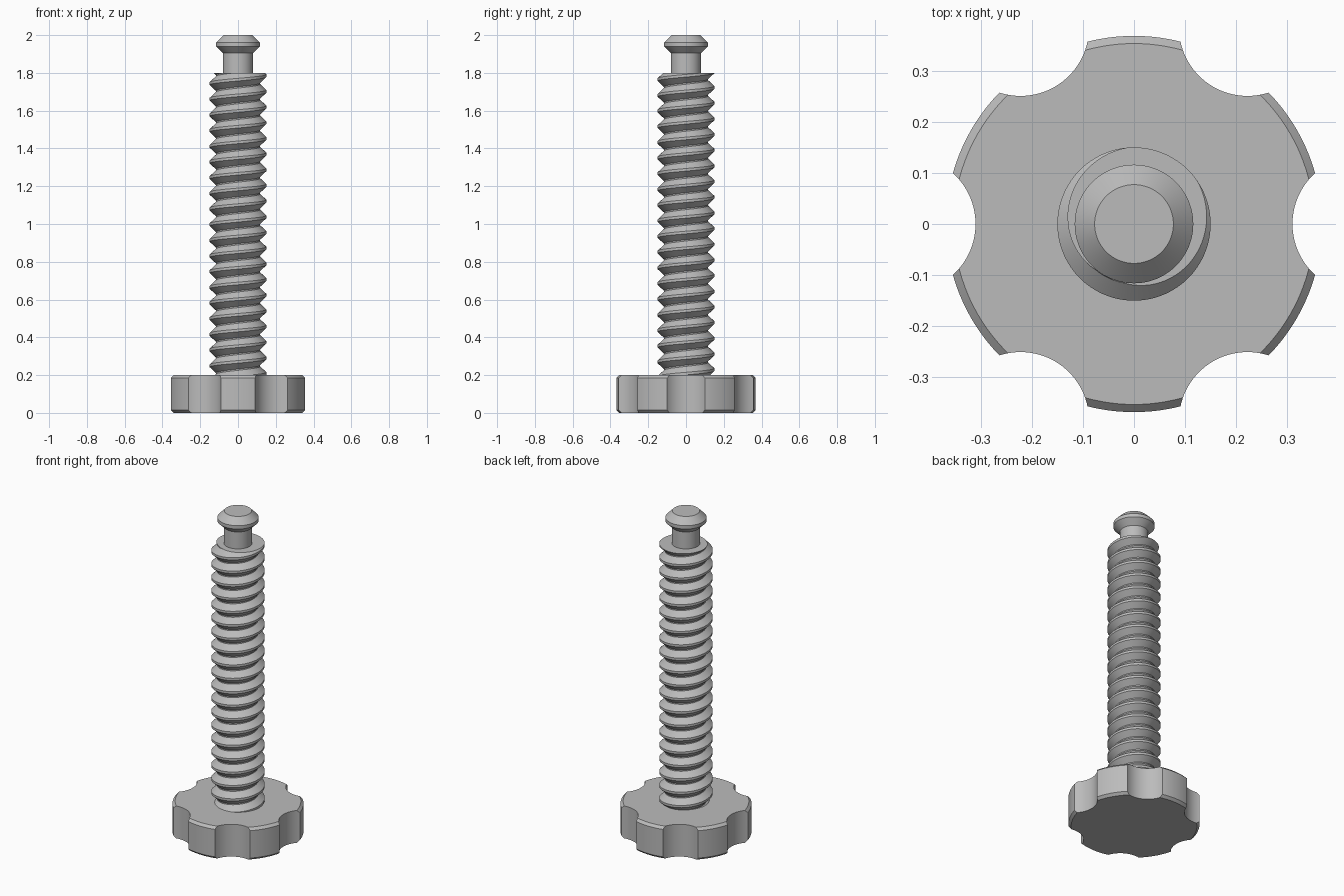
import bpy, bmesh
from math import cos, sin, pi, floor, ceil

cube = bpy.data.objects.get("Cube")
if cube:
    bpy.data.objects.remove(cube, do_unlink=True)

grey = bpy.data.materials.new("plain grey")
grey.use_nodes = True
colour = (0.5, 0.5, 0.5, 1)
grey.diffuse_color = colour
grey.node_tree.nodes["Principled BSDF"].inputs["Base Color"].default_value = colour


def finish(name, bm):
    bmesh.ops.recalc_face_normals(bm, faces=bm.faces)
    mesh = bpy.data.meshes.new(name)
    bm.to_mesh(mesh)
    bm.free()
    mesh.materials.append(grey)
    ob = bpy.data.objects.new(name, mesh)
    bpy.context.collection.objects.link(ob)
    return ob


def smooth(ob):
    bpy.ops.object.select_all(action='DESELECT')
    ob.select_set(True)
    bpy.context.view_layer.objects.active = ob
    bpy.ops.object.shade_smooth_by_angle(angle=pi / 7)


def lathe(name, profile, steps=96):
    """Closed solid of revolution from (radius, height) pairs."""
    bm = bmesh.new()
    rings = [[bm.verts.new((r * cos(2 * pi * i / steps), r * sin(2 * pi * i / steps), z))
              for i in range(steps)] for r, z in profile]
    for a, b in zip(rings, rings[1:]):
        for i in range(steps):
            k = (i + 1) % steps
            bm.faces.new((a[i], a[k], b[k], b[i]))
    bm.faces.new(rings[0])
    bm.faces.new(rings[-1])
    return finish(name, bm)


# Knob: chamfered disc with six scalloped grips
KNOB_TOP = 0.2
R, BEVEL = 0.368, 0.015
knob = lathe("knob", [(R - BEVEL, 0), (R, BEVEL), (R, KNOB_TOP - BEVEL), (R - BEVEL, KNOB_TOP)], 144)
for n in range(6):
    cutter = lathe("grip_cutter", [(0.134, -0.1), (0.134, 0.3)])
    a = n * pi / 3
    cutter.location = (0.444 * cos(a), 0.444 * sin(a), 0)
    cutter.hide_render = True
    cutter.hide_set(True)
    cut = knob.modifiers.new("grip", 'BOOLEAN')
    cut.operation = 'DIFFERENCE'
    cut.solver = 'EXACT'
    cut.object = cutter
# Apply the cuts, then drop the cutters
bpy.context.view_layer.update()
cut_mesh = bpy.data.meshes.new_from_object(knob.evaluated_get(bpy.context.evaluated_depsgraph_get()))
knob.modifiers.clear()
knob.data = cut_mesh
for ob in [o for o in bpy.data.objects if o.name.startswith("grip_cutter")]:
    bpy.data.objects.remove(ob, do_unlink=True)
smooth(knob)

# Threaded shaft: one-start right-hand thread, trimmed flat at both ends
PITCH, CREST, ROOT = 0.083, 0.15, 0.117
START, END, PHASE = KNOB_TOP - 0.01, 1.8, 1.785
section = [(CREST, -0.007), (CREST, 0.007), (ROOT, 0.038), (ROOT, 0.045)]
STEPS = 72
bm = bmesh.new()
columns = []
low, high = floor((START - PHASE) / PITCH) - 2, ceil((END - PHASE) / PITCH) + 2
for i in range(STEPS + 1):
    a = 2 * pi * i / STEPS
    columns.append([bm.verts.new((r * cos(a), r * sin(a), PHASE + PITCH * (n + i / STEPS) + dz))
                    for n in range(low, high) for r, dz in section])
for a, b in zip(columns, columns[1:]):
    for j in range(len(a) - 1):
        bm.faces.new((a[j], b[j], b[j + 1], a[j + 1]))
bmesh.ops.remove_doubles(bm, verts=bm.verts, dist=0.0005)
for z, direction in ((START, -1), (END, 1)):
    bmesh.ops.bisect_plane(bm, geom=bm.verts[:] + bm.edges[:] + bm.faces[:], plane_co=(0, 0, z),
                           plane_no=(0, 0, direction), clear_outer=True)
    rim = [e for e in bm.edges if e.is_boundary and all(abs(v.co.z - z) < 0.0005 for v in e.verts)]
    bmesh.ops.contextual_create(bm, geom=rim)
smooth(finish("threaded_shaft", bm))

# Neck and button tip
smooth(lathe("neck_and_tip", [(0.08, END - 0.02), (0.08, 1.905), (0.116, 1.94),
                              (0.116, 1.961), (0.077, 2)]))
